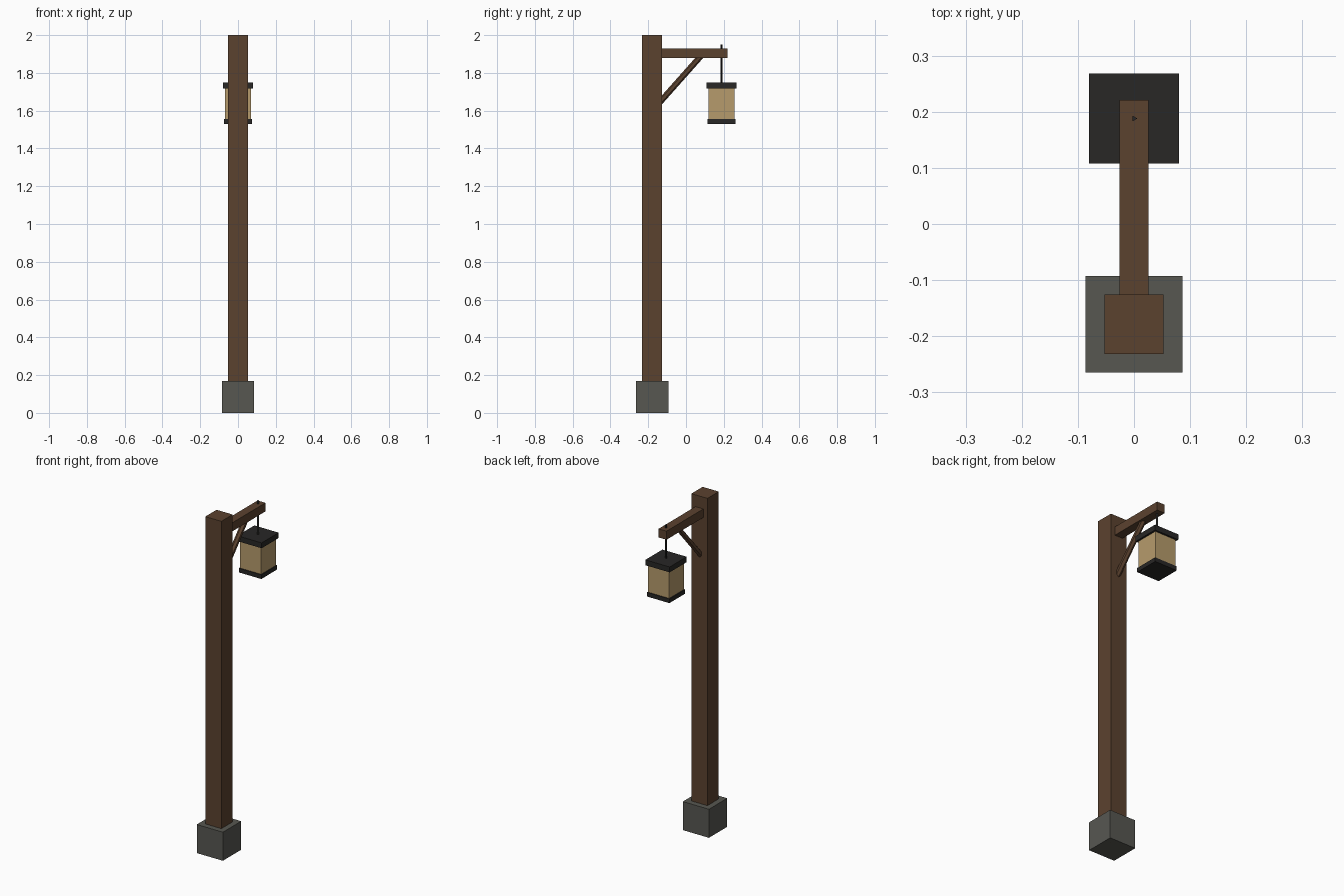
import bpy, math
from mathutils import Vector

if "Cube" in bpy.data.objects:
    bpy.data.objects.remove(bpy.data.objects["Cube"])


def material(name, rgb):
    m = bpy.data.materials.new(name)
    m.diffuse_color = (*rgb, 1)
    m.use_nodes = True
    m.node_tree.nodes["Principled BSDF"].inputs["Base Color"].default_value = m.diffuse_color
    return m


WOOD = material("wood", (0.105, 0.054, 0.028))
STONE = material("stone", (0.095, 0.095, 0.083))
IRON = material("iron", (0.021, 0.020, 0.019))
PANE = material("pane", (0.47, 0.33, 0.15))

POST_Y = -0.179
LAMP_Y = 0.188


def finish(ob, name, mat):
    ob.name = name
    ob.data.materials.append(mat)
    return ob


def box(name, mat, hx, y0, y1, z0, z1):
    """Box centred on x = 0 with half width hx."""
    bpy.ops.mesh.primitive_cube_add(size=1, location=(0, (y0 + y1) / 2, (z0 + z1) / 2))
    ob = bpy.context.object
    ob.scale = (2 * hx, y1 - y0, z1 - z0)
    bpy.ops.object.transform_apply(location=False, rotation=False, scale=True)
    return finish(ob, name, mat)


def square(name, mat, half, y, z0, z1):
    return box(name, mat, half, y - half, y + half, z0, z1)


def rod(name, mat, sides, radius, a, b, spin=0):
    """Low-poly cylinder between two points."""
    a, b = Vector(a), Vector(b)
    bpy.ops.mesh.primitive_cylinder_add(vertices=sides, radius=radius,
                                        depth=(b - a).length, location=(a + b) / 2)
    ob = bpy.context.object
    tilt = math.atan2(b.y - a.y, b.z - a.z)
    ob.rotation_euler = (-tilt, 0, spin)
    return finish(ob, name, mat)


# Stone foot and wooden post
square("stone_foot", STONE, 0.086, POST_Y, 0, 0.17)
square("post", WOOD, 0.053, POST_Y, 0, 2.0)

# Arm and diagonal brace
box("arm", WOOD, 0.026, POST_Y, 0.221, 1.879, 1.93)
rod("brace", WOOD, 6, 0.016, (0, -0.141, 1.642), (0, 0.083, 1.894))

# Hanging lantern
rod("hanger", IRON, 3, 0.006, (0, LAMP_Y, 1.74), (0, LAMP_Y, 1.95), -math.pi / 2)
square("lantern_cap", IRON, 0.08, LAMP_Y, 1.717, 1.749)
square("lantern_panes", PANE, 0.069, LAMP_Y, 1.55, 1.72)
square("lantern_base", IRON, 0.074, LAMP_Y, 1.53, 1.555)
